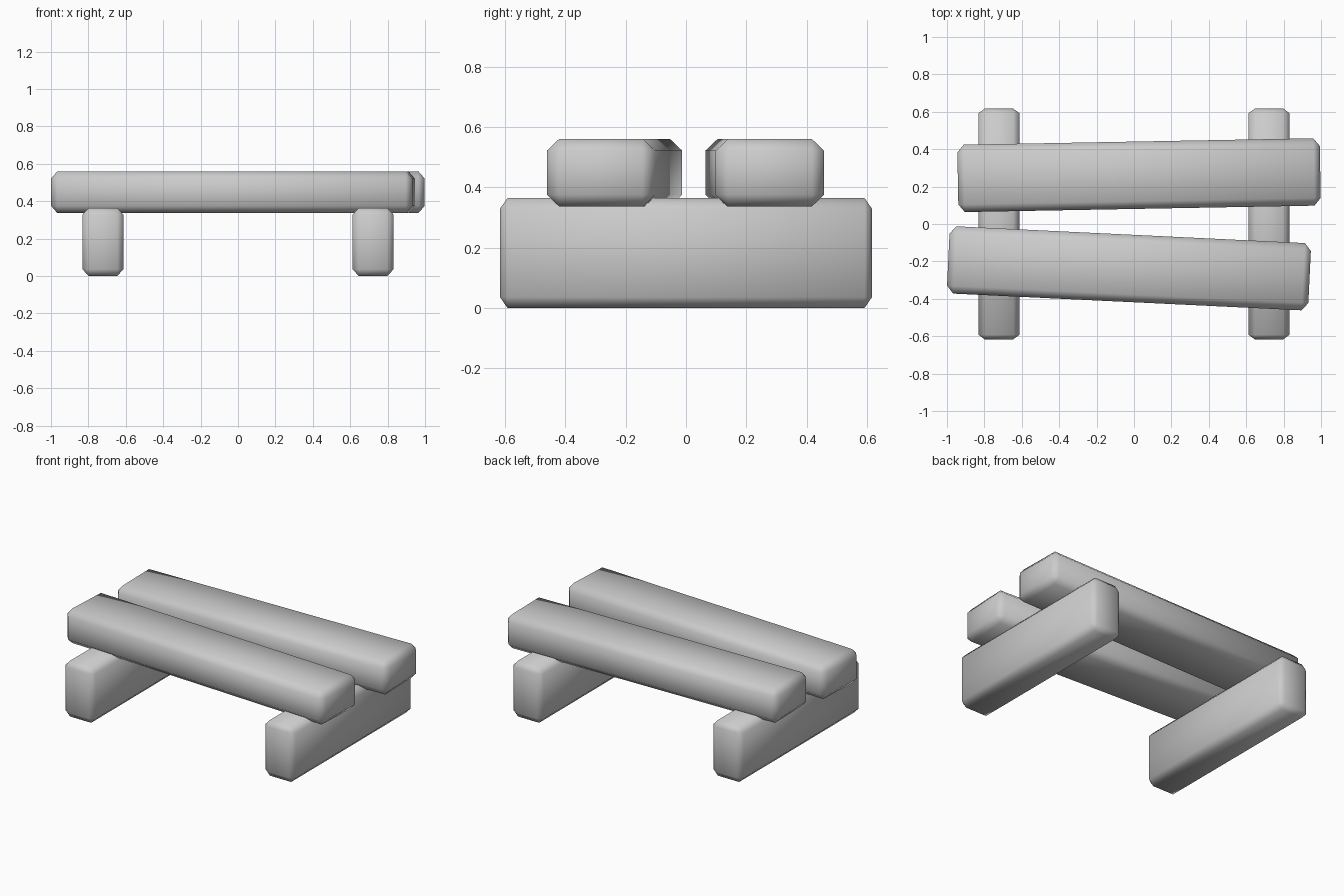
import bpy, bmesh
from math import radians
from mathutils import Vector

if "Cube" in bpy.data.objects:
    bpy.data.objects.remove(bpy.data.objects["Cube"])


def beam(name, size, chamfer, loc, turn=0.0):
    """Chamfered, softly shaded block; chamfer depth is given per axis."""
    bm = bmesh.new()
    bmesh.ops.create_cube(bm, size=1.0)
    bmesh.ops.scale(bm, vec=Vector([s / c for s, c in zip(size, chamfer)]), verts=bm.verts)
    bmesh.ops.bevel(bm, geom=bm.edges[:], offset=1.0, offset_type='OFFSET',
                    segments=1, affect='EDGES')
    bmesh.ops.scale(bm, vec=Vector(chamfer), verts=bm.verts)
    for f in bm.faces:
        f.smooth = True
    mesh = bpy.data.meshes.new(name)
    bm.to_mesh(mesh)
    bm.free()
    obj = bpy.data.objects.new(name, mesh)
    obj.location = loc
    obj.rotation_euler.z = radians(turn)
    bpy.context.collection.objects.link(obj)
    return obj


# Two support beams running front to back
for side, x in (("left", -0.722), ("right", 0.722)):
    beam(side + "_support", (0.22, 1.234, 0.364), (0.034, 0.025, 0.036), (x, 0, 0.182))

# Two slightly skewed planks resting on the supports
plank_chamfer = (0.034, 0.041, 0.039)
beam("front_plank", (1.934, 0.36, 0.224), plank_chamfer, (-0.027, -0.237, 0.448), -2.75)
beam("back_plank", (1.938, 0.36, 0.224), plank_chamfer, (0.027, 0.261, 0.448), 1.05)
